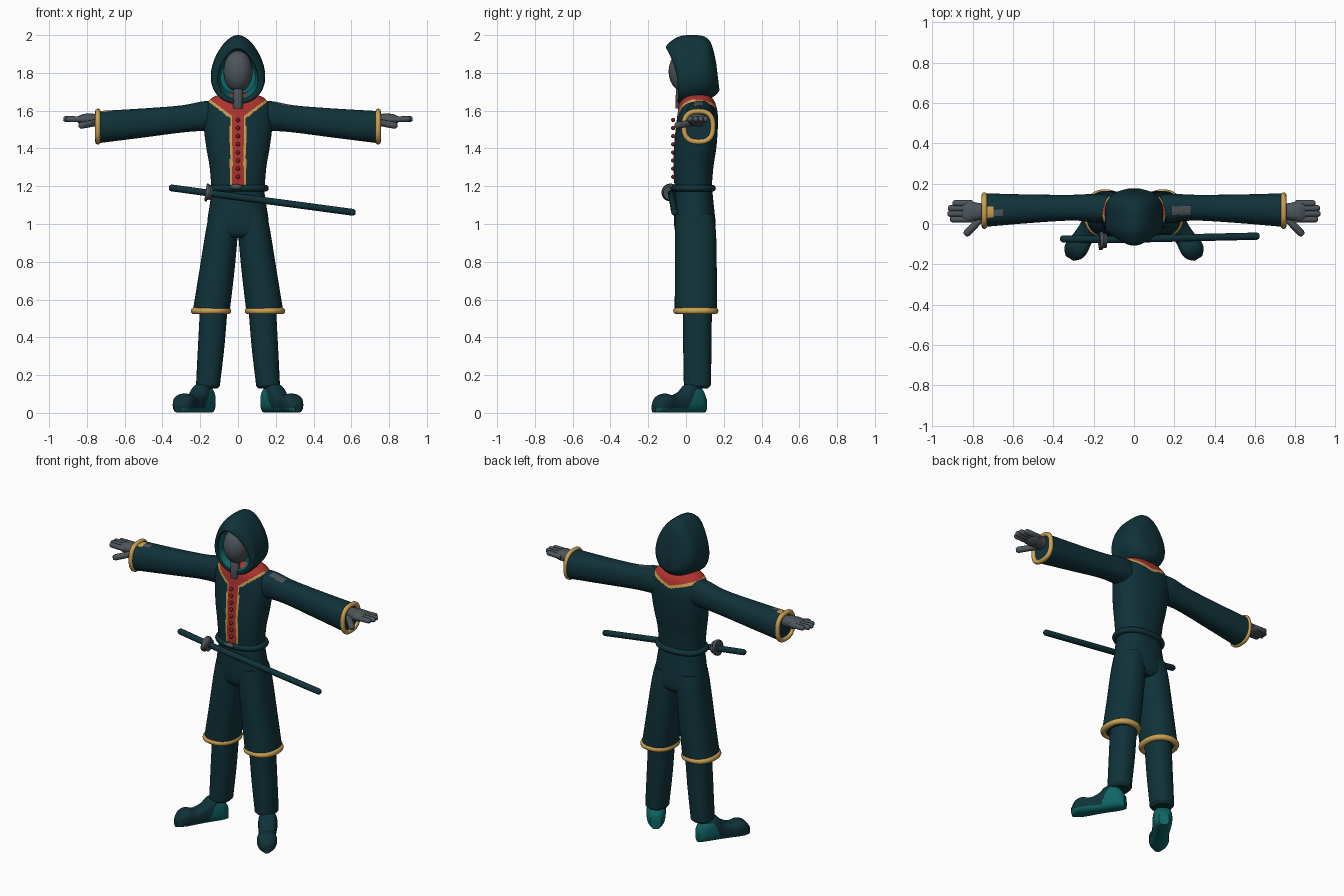
import bpy, bmesh, math
from mathutils import Vector, Matrix

if "Cube" in bpy.data.objects:
    bpy.data.objects.remove(bpy.data.objects["Cube"])


def material(name, r, g, b):
    m = bpy.data.materials.new(name)
    m.use_nodes = True
    m.diffuse_color = (r, g, b, 1)
    bsdf = m.node_tree.nodes["Principled BSDF"]
    bsdf.inputs["Base Color"].default_value = (r, g, b, 1)
    bsdf.inputs["Roughness"].default_value = 0.8
    return m


CLOTH = material("dark teal cloth", 0.005, 0.032, 0.041)
TEAL = material("bright teal", 0.005, 0.13, 0.13)
RED = material("red trim", 0.43, 0.035, 0.028)
BUTTON = material("dark red", 0.2, 0.017, 0.015)
GOLD = material("gold trim", 0.6, 0.36, 0.085)
GREY = material("slate grey", 0.075, 0.092, 0.105)
made = []


def link(name, data, mats):
    ob = bpy.data.objects.new(name, data)
    for m in mats:
        data.materials.append(m)
    bpy.context.collection.objects.link(ob)
    made.append(ob)
    return ob


def skin(name, rings, mats, rule=None, caps=(True, True), matrix=None):
    """Join closed rings of points into a surface; rule(center) picks a material."""
    bm = bmesh.new()
    vs = [[bm.verts.new(p) for p in ring] for ring in rings]
    n = len(vs[0])
    for a, b in zip(vs, vs[1:]):
        for i in range(n):
            j = (i + 1) % n
            bm.faces.new((a[i], a[j], b[j], b[i]))
    for end, cap in zip((vs[0], vs[-1]), caps):
        if cap:
            bm.faces.new(end)
    bmesh.ops.recalc_face_normals(bm, faces=bm.faces)
    if rule:
        for f in bm.faces:
            f.material_index = rule(f.calc_center_median())
    if matrix:
        bm.transform(matrix)
    me = bpy.data.meshes.new(name)
    bm.to_mesh(me)
    bm.free()
    return link(name, me, mats)


def oval(c1, c2, r1, r2, segs, n=2.3):
    pts = []
    for i in range(segs):
        a = math.tau * i / segs
        c, s = math.cos(a), math.sin(a)
        pts.append((c1 + r1 * math.copysign(abs(c) ** (2 / n), c),
                    c2 + r2 * math.copysign(abs(s) ** (2 / n), s)))
    return pts


def smooth(keys, sub):
    """Catmull-Rom interpolation of key tuples."""
    out = []
    for i in range(len(keys) - 1):
        p0, p1, p2, p3 = (keys[max(0, min(len(keys) - 1, i + d))] for d in (-1, 0, 1, 2))
        for k in range(sub):
            t = k / sub
            out.append([b + t / 2 * (c - a + t * (2 * a - 5 * b + 4 * c - d + t * (3 * (b - c) + d - a)))
                        for a, b, c, d in zip(p0, p1, p2, p3)])
    return out + [keys[-1]]


def loft(name, axis, keys, mats, segs=40, sub=6, n=2.3, **kw):
    """Each key is position along the axis, two centres, two radii."""
    rings = []
    for pos, c1, c2, r1, r2 in smooth(keys, sub):
        o = oval(c1, c2, r1, r2, segs, n)
        rings.append([(u, v, pos) if axis == "z" else (pos, u, v) for u, v in o])
    return skin(name, rings, mats, **kw)


def rod(name, p, q, r, mat, tip=0.5):
    """Round rod between two points, with a rounded tip."""
    p, q = Vector(p), Vector(q)
    d = q - p
    L = d.length
    m = Matrix.Translation(p) @ d.to_track_quat("X", "Z").to_matrix().to_4x4()
    keys = [(0, 0, 0, r * 0.9, r * 0.9), (r * 0.3, 0, 0, r, r), (L - r * 0.7, 0, 0, r, r),
            (L - r * 0.2, 0, 0, r * 0.75, r * 0.75), (L, 0, 0, r * tip, r * tip)]
    return loft(name, "x", keys, [mat], segs=20, sub=1, n=2, matrix=m)


def hoop(name, pts, radius, mat):
    """Closed round tube through the points."""
    cu = bpy.data.curves.new(name, "CURVE")
    cu.dimensions = "3D"
    cu.bevel_depth, cu.bevel_resolution = radius, 3
    sp = cu.splines.new("POLY")
    sp.points.add(len(pts) - 1)
    for sp_p, p in zip(sp.points, pts):
        sp_p.co = (*p, 1)
    sp.use_cyclic_u = True
    return link(name, cu, [mat])


def ball(name, loc, size, mat):
    me = bpy.data.meshes.new(name)
    bm = bmesh.new()
    bmesh.ops.create_uvsphere(bm, u_segments=28, v_segments=18, radius=1)
    bm.transform(Matrix.Translation(loc) @ Matrix.Diagonal((*size, 1)))
    bm.to_mesh(me)
    bm.free()
    return link(name, me, [mat])


# Robe: red collar and placket with gold edging
def robe_rule(c):
    x = abs(c.x)
    if c.y < 0.05:
        edge = 1.548 + 0.75 * x
    else:
        edge = 1.61 + 0.3 * x
    if c.z > edge or (c.y < 0 and x < 0.03):
        return 1
    if c.z > edge - 0.018 or (c.y < 0 and x < 0.043):
        return 2
    return 0


robe = [(1.18, -0.06, 0.135, 0.14), (1.3, -0.066, 0.145, 0.15), (1.4, -0.064, 0.16, 0.167),
        (1.5, -0.055, 0.168, 0.18), (1.58, -0.045, 0.168, 0.182), (1.64, -0.035, 0.155, 0.163),
        (1.675, -0.015, 0.13, 0.125), (1.69, 0.01, 0.1, 0.06)]
loft("robe_body", "z", [(z, 0, (f + b) / 2, w, (b - f) / 2) for z, f, b, w in robe],
     [CLOTH, RED, GOLD], segs=180, sub=14, rule=robe_rule)
for i in range(8):
    ball(f"button_{i + 1}", (0, -0.068, 1.25 + i * 0.043), (0.011, 0.011, 0.011), BUTTON)

# Belt with a small clasp
hoop("belt", [(x, y, 1.19) for x, y in oval(0, 0.04, 0.145, 0.1, 48)], 0.018, CLOTH)
ball("belt_clasp", (-0.01, -0.075, 1.197), (0.032, 0.012, 0.014), GREY)

# Hips join the two wide trouser legs
loft("trouser_hips", "z", [(1.2, 0, 0.04, 0.135, 0.097), (1.1, 0, 0.042, 0.15, 0.105),
     (1.0, 0, 0.047, 0.163, 0.11), (0.95, 0, 0.05, 0.15, 0.103), (0.925, 0, 0.05, 0.1, 0.08)], [CLOTH])


def shoe_rule(c):
    heel = max(0, min(1, (0.13 - c.x) / 0.045))
    return int(c.z < 0.024 + 0.1 * heel)


for side, s in (("left", 1), ("right", -1)):
    # Legs
    loft(side + "_trouser_leg", "z", [(1.05, s * 0.075, 0.046, 0.078, 0.1), (0.95, s * 0.087, 0.05, 0.086, 0.109),
         (0.75, s * 0.112, 0.052, 0.093, 0.111), (0.53, s * 0.143, 0.052, 0.098, 0.112)], [CLOTH])
    hoop(side + "_trouser_hem", [(x, y, 0.54) for x, y in oval(s * 0.143, 0.052, 0.089, 0.102, 40)], 0.018, GOLD)
    loft(side + "_shin", "z", [(0.56, s * 0.128, 0.06, 0.073, 0.077), (0.35, s * 0.142, 0.06, 0.07, 0.075),
         (0.17, s * 0.157, 0.06, 0.064, 0.072), (0.145, s * 0.158, 0.06, 0.063, 0.07),
         (0.13, s * 0.158, 0.06, 0.05, 0.055)], [CLOTH])

    # Shoes turned outward, with bright sole and heel
    foot = [(0, 0.085, 0.03), (0.03, 0.13, 0.05), (0.07, 0.15, 0.055), (0.11, 0.148, 0.054), (0.15, 0.112, 0.05),
            (0.2, 0.092, 0.051), (0.25, 0.1, 0.058), (0.29, 0.085, 0.049), (0.318, 0.05, 0.022)]
    turn = Matrix.Translation((s * 0.145, 0.095, 0)) @ Matrix.Rotation(math.atan2(-0.835, s * 0.55), 4, "Z")
    loft(side + "_shoe", "x", [(l, 0, h / 2 + 0.002, w, h / 2) for l, h, w in foot], [CLOTH, TEAL],
         segs=64, sub=8, n=2.7, rule=shoe_rule, matrix=turn)

    # Sleeves with small worn patches on top
    def sleeve_rule(c, s=s):
        if c.z < 1.56:
            return 0
        x = abs(c.x)
        if s > 0:
            return int(0.19 < x < 0.28 and 0.045 < c.y < 0.09)
        if 0.03 < c.y < 0.09 and 0.69 < x < 0.74:
            return 2
        return int(0.65 < x < 0.69 and 0.04 < c.y < 0.075)

    loft(side + "_sleeve", "x", [(s * 0.06, 0.065, 1.57, 0.07, 0.085), (s * 0.18, 0.077, 1.571, 0.072, 0.079),
         (s * 0.3, 0.081, 1.556, 0.064, 0.072), (s * 0.5, 0.076, 1.535, 0.07, 0.077),
         (s * 0.74, 0.069, 1.513, 0.083, 0.085)], [CLOTH, GREY, GOLD], segs=72, sub=16, rule=sleeve_rule)
    hoop(side + "_cuff", [(s * 0.742, y, z) for y, z in oval(0.066, 1.516, 0.077, 0.081, 40, 2.6)], 0.014, GOLD)

    # Hands
    loft(side + "_palm", "x", [(s * 0.71, 0.065, 1.548, 0.032, 0.028), (s * 0.77, 0.062, 1.55, 0.042, 0.034),
         (s * 0.82, 0.062, 1.552, 0.052, 0.03), (s * 0.85, 0.062, 1.553, 0.046, 0.016)], [GREY], segs=24)
    for name, y, x in (("index", 0.023, 0.912), ("middle", 0.051, 0.925), ("ring", 0.078, 0.922), ("little", 0.103, 0.9)):
        rod(f"{side}_{name}_finger", (s * 0.8, y, 1.553), (s * x, y, 1.556), 0.0155, GREY)
    rod(side + "_thumb", (s * 0.75, 0.035, 1.537), (s * 0.838, -0.055, 1.52), 0.018, GREY)


# Hood: upright pear-shaped rings from the front rim to the back
def hood_ring(ytop, ybot, ztop, zbot, w, setback=0.0):
    ring = []
    for i in range(64):
        a = math.tau * i / 64
        c, sn = math.cos(a), math.sin(a)
        ring.append((w * sn * (1 - 0.25 * c),
                     (ytop + ybot) / 2 + (ytop - ybot) / 2 * c + setback * sn * sn,
                     (ztop + zbot) / 2 + (ztop - zbot) / 2 * c))
    return ring


rim = (-0.1, -0.042, 1.925, 1.66, 0.103, 0.022)
shell = [rim, (-0.106, -0.045, 1.94, 1.648, 0.113, 0.024), (-0.075, -0.04, 1.972, 1.638, 0.128, 0.012),
         (-0.03, -0.025, 1.995, 1.635, 0.137, 0), (0.03, 0.02, 2.0, 1.64, 0.14, 0), (0.09, 0.09, 1.995, 1.655, 0.137, 0),
         (0.125, 0.135, 1.97, 1.668, 0.118, 0), (0.145, 0.165, 1.92, 1.69, 0.085, 0), (0.16, 0.177, 1.85, 1.71, 0.04, 0)]
skin("hood", [hood_ring(*k) for k in smooth(shell, 4)], [CLOTH], caps=(False, True))
lining = [rim, (-0.03, -0.01, 1.92, 1.67, 0.1, 0.01), (0.04, 0.04, 1.9, 1.69, 0.09, 0)]
skin("hood_lining", [hood_ring(*k) for k in lining], [TEAL], caps=(False, True))

# Masked face and neck
ball("face", (0, -0.008, 1.808), (0.077, 0.084, 0.11), GREY)
rod("neck", (0, -0.03, 1.61), (0, -0.025, 1.74), 0.027, GREY)

# Sheathed sword across the waist
rod("sword_handle", (-0.155, -0.076, 1.164), (-0.365, -0.074, 1.193), 0.018, CLOTH)
rod("sword_sheath", (-0.155, -0.078, 1.164), (0.622, -0.06, 1.06), 0.018, CLOTH)
rod("sword_guard", (-0.172, -0.083, 1.168), (-0.138, -0.083, 1.163), 0.047, GREY, tip=0.8).data.update()

# Smooth shading with sharp edges kept
bpy.ops.object.select_all(action="DESELECT")
for ob in made:
    if ob.type == "MESH":
        ob.select_set(True)
        bpy.context.view_layer.objects.active = ob
bpy.ops.object.shade_smooth_by_angle(angle=math.radians(40))
